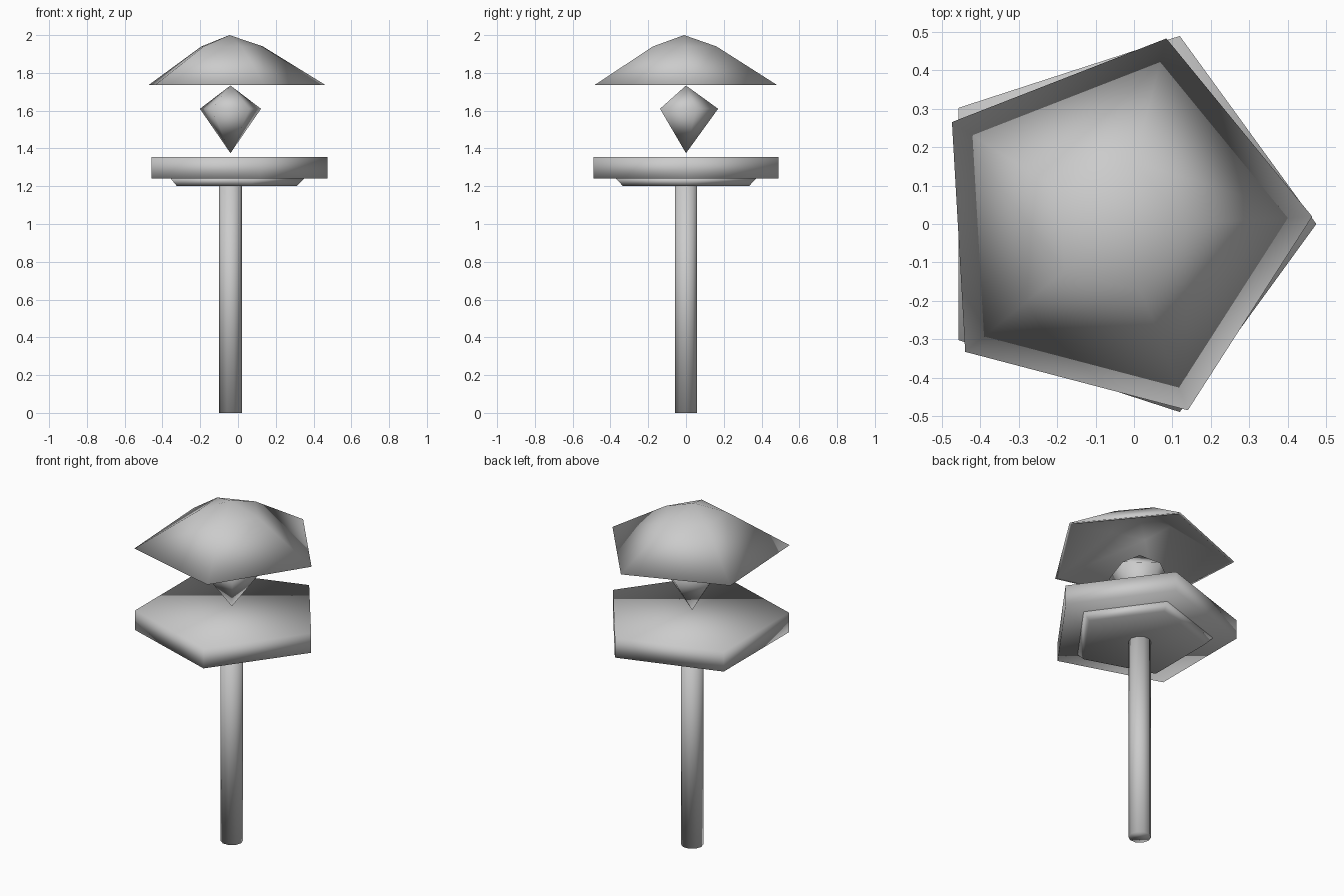
import bpy
import bmesh
from math import cos, sin, pi, radians

if "Cube" in bpy.data.objects:
    bpy.data.objects.remove(bpy.data.objects["Cube"])


def lathe(name, profile, sides, centre=(-0.04, 0.0), turn=0.0):
    """Sweep a (radius, z) profile into a faceted solid; radius 0 makes a point."""
    bm = bmesh.new()
    rings = []
    for r, z in profile:
        if r == 0:
            rings.append([bm.verts.new((*centre, z))])
        else:
            rings.append([bm.verts.new((centre[0] + r * cos(turn + 2 * pi * i / sides),
                                        centre[1] + r * sin(turn + 2 * pi * i / sides), z))
                          for i in range(sides)])
    for a, b in zip(rings, rings[1:]):
        for i in range(sides):
            j = (i + 1) % sides
            corners = [a[i % len(a)], a[j % len(a)], b[j % len(b)], b[i % len(b)]]
            bm.faces.new(list(dict.fromkeys(corners)))
    # flat caps on open ends
    for ring in (rings[0], rings[-1]):
        if len(ring) > 1:
            bm.faces.new(ring)
    bmesh.ops.recalc_face_normals(bm, faces=bm.faces)
    for face in bm.faces:
        face.smooth = True
    mesh = bpy.data.meshes.new(name)
    bm.to_mesh(mesh)
    bm.free()
    obj = bpy.data.objects.new(name, mesh)
    bpy.context.collection.objects.link(obj)
    return obj


# ten-sided upright
lathe("post", [(0.06, 0.0), (0.06, 1.205)], 10)

# tapered pentagon under the platform
lathe("platform_support", [(0.35, 1.20), (0.39, 1.24)], 5)

# pentagonal platform
lathe("platform", [(0.515, 1.24), (0.515, 1.355)], 5)

# floating five-sided crystal
lathe("crystal", [(0, 1.375), (0.17, 1.61), (0, 1.733)], 5, turn=radians(90))

# hollow two-pitch roof: inner shell up, rim, outer shell
lathe("roof", [(0, 1.985), (0.168, 1.927), (0.49, 1.735),
               (0.51, 1.735), (0.177, 1.94), (0, 2.0)],
      5, centre=(-0.045, -0.01), turn=radians(3.3))
